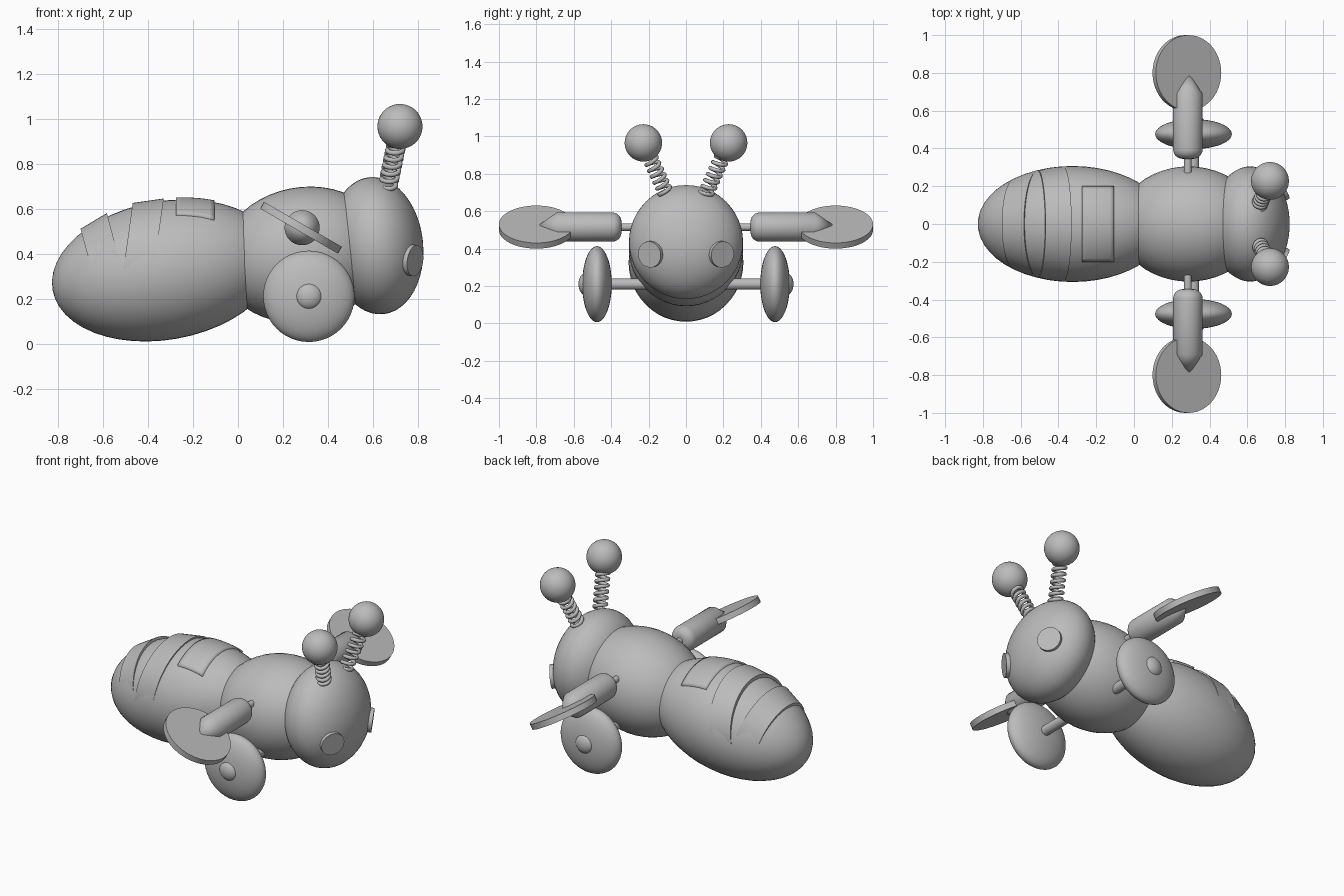
import bpy, bmesh, math
from mathutils import Vector, Matrix

cube = bpy.data.objects.get("Cube")
if cube:
    bpy.data.objects.remove(cube)

grey = bpy.data.materials.new("plain grey")
grey.use_nodes = True
grey.diffuse_color = (0.5, 0.5, 0.5, 1)
grey.node_tree.nodes["Principled BSDF"].inputs["Base Color"].default_value = (0.5, 0.5, 0.5, 1)


def finish(bm, name, smooth=35):
    """Turn a bmesh into a named, smooth-shaded object."""
    bmesh.ops.recalc_face_normals(bm, faces=bm.faces)
    mesh = bpy.data.meshes.new(name)
    bm.to_mesh(mesh)
    bm.free()
    mesh.materials.append(grey)
    obj = bpy.data.objects.new(name, mesh)
    bpy.context.collection.objects.link(obj)
    bpy.ops.object.select_all(action="DESELECT")
    obj.select_set(True)
    bpy.context.view_layer.objects.active = obj
    bpy.ops.object.shade_smooth_by_angle(angle=math.radians(smooth))
    return obj


def ellipsoid(name, centre, radii, pitch=0):
    """Ellipsoid with its pole axis along x, pitched nose-up."""
    bm = bmesh.new()
    bmesh.ops.create_uvsphere(bm, u_segments=48, v_segments=24, radius=1)
    bm.transform(Matrix.Translation(centre)
                 @ Matrix.Rotation(math.radians(-pitch), 4, "Y")
                 @ Matrix.Diagonal((*radii, 1))
                 @ Matrix.Rotation(math.pi / 2, 4, "Y"))
    return finish(bm, name)


def lathe(name, start, direction, profile, segments=40):
    """Solid of revolution; profile is (distance along axis, radius)."""
    bm = bmesh.new()
    turn = Vector(direction).to_track_quat("Z", "Y")
    rings = []
    for d, r in profile:
        angles = [math.tau * i / segments for i in range(segments)]
        rings.append([bm.verts.new(Vector(start) + turn @ Vector((r * math.cos(a), r * math.sin(a), d)))
                      for a in angles])
    for low, high in zip(rings, rings[1:]):
        for i in range(segments):
            j = (i + 1) % segments
            bm.faces.new((low[i], low[j], high[j], high[i]))
    bm.faces.new(rings[0])
    bm.faces.new(rings[-1])
    bmesh.ops.remove_doubles(bm, verts=bm.verts, dist=1e-5)
    return finish(bm, name)


def stripe(name, rear_top, front_top, rear_r, front_r, tilt, segments=64):
    """Tapered band sunk in the abdomen so only its top shows."""
    bm = bmesh.new()
    up = Vector((-math.sin(math.radians(tilt)), 0, math.cos(math.radians(tilt))))
    rings = []
    for (x, z), r in ((rear_top, rear_r), (front_top, front_r)):
        centre = Vector((x, 0, z)) - up * r
        angles = [math.tau * i / segments for i in range(segments)]
        rings.append([bm.verts.new(centre + up * r * math.cos(a) + Vector((0, r * math.sin(a), 0)))
                      for a in angles])
    for i in range(segments):
        j = (i + 1) % segments
        bm.faces.new((rings[0][i], rings[0][j], rings[1][j], rings[1][i]))
    for ring in rings:
        bm.faces.new(ring)
    finish(bm, name)


# Body
ellipsoid("abdomen", (-0.325, 0, 0.325), (0.507, 0.307, 0.308), 10)
ellipsoid("thorax", (0.29, 0, 0.395), (0.375, 0.305, 0.3), 11)
ellipsoid("head", (0.615, 0, 0.435), (0.208, 0.305, 0.306), 6)

# Raised bands and back patch
stripe("rear_stripe", (-0.70, 0.51), (-0.583, 0.58), 0.232, 0.279, 15)
stripe("middle_stripe", (-0.468, 0.625), (-0.33, 0.645), 0.285, 0.302, -8)

bm = bmesh.new()
bmesh.ops.create_grid(bm, x_segments=8, y_segments=24, size=1)
for v in bm.verts:
    x, y = -0.19 + 0.085 * v.co.x, 0.2 * v.co.y
    dx = x + 0.325
    radius = 0.307 * math.sqrt(1 - (dx / 0.5) ** 2) * 1.025
    v.co = (x, y, 0.33 + 0.11 * dx + math.sqrt(radius ** 2 - y * y))
patch = finish(bm, "back_patch")
solid = patch.modifiers.new("thickness", "SOLIDIFY")
solid.thickness = 0.03
solid.offset = -1

# Axle shared by both wheels
lathe("axle", (0.315, -0.55, 0.21), (0, 1, 0), [(0, 0.03), (1.1, 0.03)], 24)

for side, label in ((1, "left"), (-1, "right")):
    out = (0, side, 0)

    # Wheel and hub
    wheel = ellipsoid(label + "_wheel", (0.315, side * 0.476, 0.21), (0.203, 0.079, 0.203))
    ellipsoid(label + "_hub", (0.315, side * 0.535, 0.21), (0.06, 0.04, 0.06))

    # Wing rod, arm with rounded root and pointed tip, tilted disc
    lathe(label + "_wing_rod", (0.285, side * 0.25, 0.515), out, [(0, 0.02), (0.15, 0.02)], 20)
    bend = [math.radians(a) for a in range(0, 91, 15)]
    root = [(0.05 - 0.05 * math.cos(a), 0.028 + 0.05 * math.sin(a)) for a in bend]
    lathe(label + "_wing_arm", (0.285, side * 0.345, 0.515), out,
          [(0, 0)] + root + [(0.345, 0.078), (0.46, 0)])
    tilt = Vector((0.5, 0, 0.866))
    lathe(label + "_wing_disc", Vector((0.28, side * 0.8, 0.515)) - tilt * 0.0175, tilt,
          [(0, 0.2), (0.035, 0.2)], 48)

    # Eye disc set on the face
    look = Vector((0.85, side * 0.5, -0.12)).normalized()
    eye = Vector((0.775, side * 0.188, 0.37))
    lathe(label + "_eye", eye - look * 0.025, look, [(0, 0.07), (0.04, 0.07)], 32)

    # Antenna ball
    base = Vector((0.662, side * 0.10, 0.68))
    ball = Vector((0.72, side * 0.228, 0.965))
    ellipsoid(label + "_antenna_ball", ball, (0.1, 0.1, 0.1))

    # Antenna spring
    curve = bpy.data.curves.new(label + "_antenna_spring", "CURVE")
    curve.dimensions = "3D"
    curve.bevel_depth = 0.011
    curve.bevel_resolution = 2
    turns, steps = 7, 20
    spline = curve.splines.new("POLY")
    spline.points.add(turns * steps)
    axis = (ball - base) * 0.78
    turn = axis.to_track_quat("Z", "Y")
    for i, p in enumerate(spline.points):
        a = math.tau * i / steps
        pos = base + axis * (i / (turns * steps)) + turn @ Vector((0.034 * math.cos(a), 0.034 * math.sin(a), 0))
        p.co = (*pos, 1)
    spline.use_smooth = True
    curve.materials.append(grey)
    bpy.context.collection.objects.link(bpy.data.objects.new(label + "_antenna_spring", curve))
